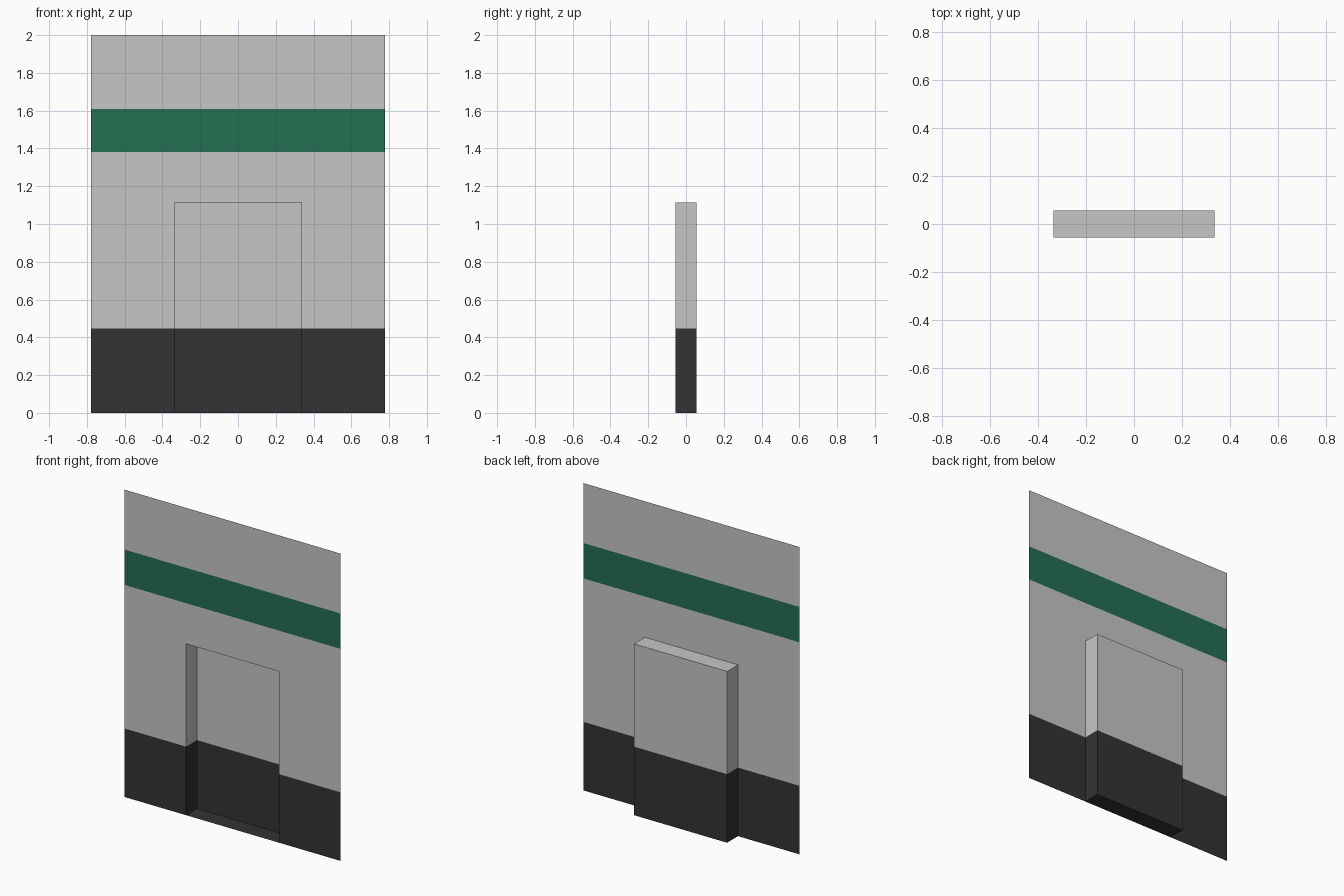
import bpy, bmesh

if "Cube" in bpy.data.objects:
    bpy.data.objects.remove(bpy.data.objects["Cube"])

W, H = 0.777, 2.0            # wall half width, height
A, T = 0.335, 1.115          # alcove half width, height
F, B = -0.056, 0.056         # wall plane, alcove back plane
BASE, LOW, HIGH = 0.446, 1.38, 1.61   # painted band heights


def material(name, rgb):
    m = bpy.data.materials.new(name)
    m.diffuse_color = (*rgb, 1)
    m.use_nodes = True
    m.node_tree.nodes["Principled BSDF"].inputs["Base Color"].default_value = m.diffuse_color
    return m


MATS = [material("light_grey", (0.565, 0.565, 0.565)),
        material("dark_grey", (0.033, 0.033, 0.033)),
        material("green", (0.017, 0.162, 0.084))]


def build(name, quads):
    bm = bmesh.new()
    for q in quads:
        bm.faces.new([bm.verts.new(p) for p in q])
    bmesh.ops.remove_doubles(bm, verts=bm.verts, dist=1e-5)
    # cut along the paint lines
    for z in (BASE, LOW, HIGH):
        bmesh.ops.bisect_plane(bm, geom=bm.verts[:] + bm.edges[:] + bm.faces[:],
                               plane_co=(0, 0, z), plane_no=(0, 0, 1))
    # colour by height
    for f in bm.faces:
        z = f.calc_center_median().z
        f.material_index = 1 if z < BASE else 2 if LOW < z < HIGH else 0
    me = bpy.data.meshes.new(name)
    bm.to_mesh(me)
    bm.free()
    for m in MATS:
        me.materials.append(m)
    ob = bpy.data.objects.new(name, me)
    bpy.context.collection.objects.link(ob)


def upright(x0, y0, x1, y1, z0, z1):
    return [(x0, y0, z0), (x1, y1, z0), (x1, y1, z1), (x0, y0, z1)]


def level(z, flip=False):
    q = [(-A, F, z), (A, F, z), (A, B, z), (-A, B, z)]
    return q[::-1] if flip else q


# thin wall sheet with doorway opening
build("wall", [upright(-W, F, -A, F, 0, T), upright(A, F, W, F, 0, T),
               upright(-W, F, -A, F, T, H), upright(-A, F, A, F, T, H),
               upright(A, F, W, F, T, H)])

# recessed alcove behind the opening, facing inward
build("alcove", [upright(-A, F, -A, B, 0, T), upright(-A, B, A, B, 0, T),
                 upright(A, B, A, F, 0, T), level(0), level(T, True)])
